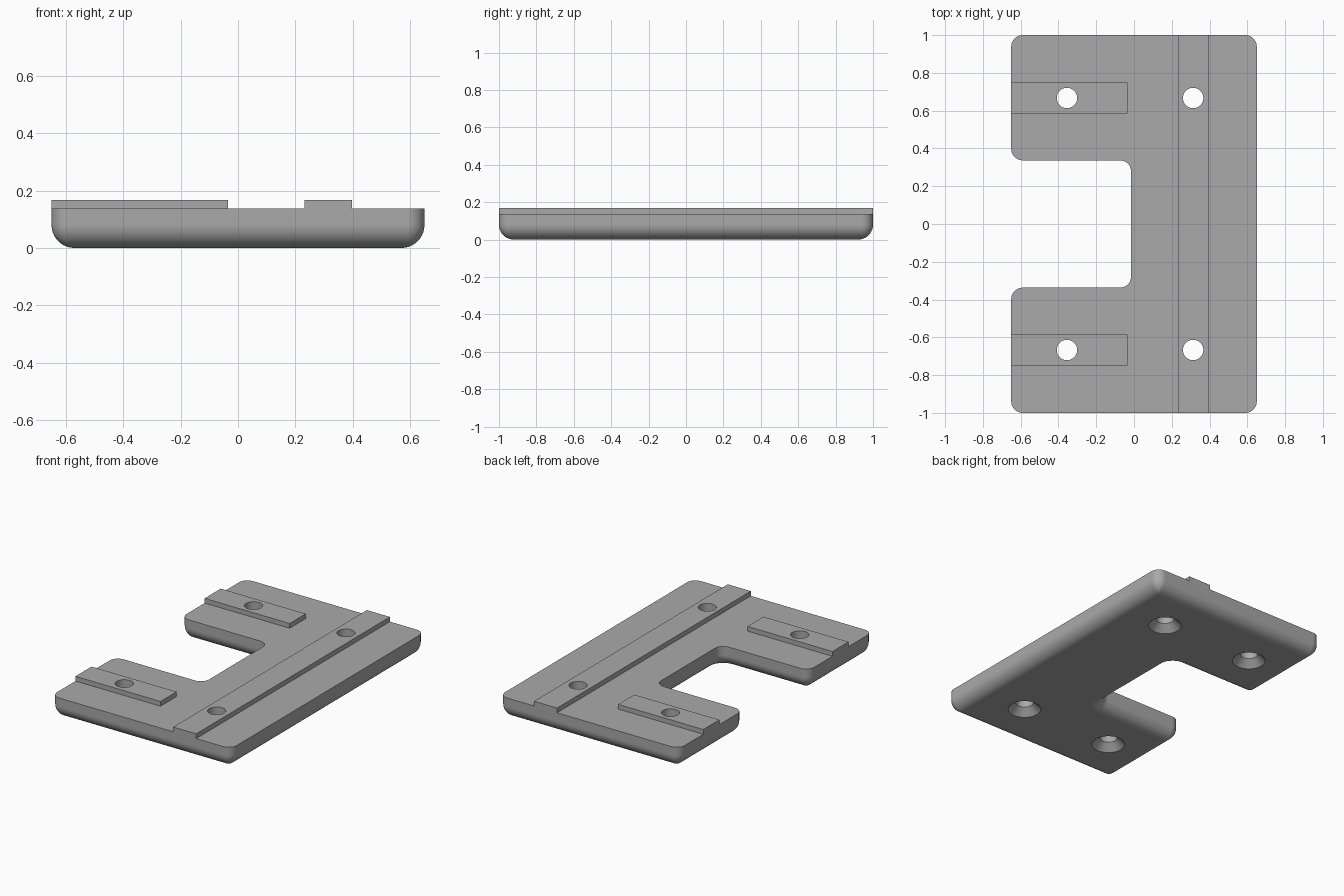
import bpy, bmesh, math
from mathutils import Vector

if "Cube" in bpy.data.objects:
    bpy.data.objects.remove(bpy.data.objects["Cube"])

PLATE_TOP, TOP = 0.137, 0.168
CORNER, FILLET = 0.06, 0.08
HOLES = [(x, y) for x in (-0.355, 0.313) for y in (-0.667, 0.667)]

grey = bpy.data.materials.new("grey")
grey.use_nodes = True
colour = (0.4, 0.4, 0.4, 1)
grey.diffuse_color = colour
grey.node_tree.nodes["Principled BSDF"].inputs["Base Color"].default_value = colour


def make_object(name, bm):
    bmesh.ops.recalc_face_normals(bm, faces=bm.faces)
    mesh = bpy.data.meshes.new(name)
    bm.to_mesh(mesh)
    bm.free()
    mesh.materials.append(grey)
    obj = bpy.data.objects.new(name, mesh)
    bpy.context.collection.objects.link(obj)
    return obj


def loft(bm, rings):
    """Skin a stack of equal-length rings and cap both ends."""
    rows = [[bm.verts.new(p) for p in ring] for ring in rings]
    for low, high in zip(rows, rows[1:]):
        for i in range(len(low)):
            j = (i + 1) % len(low)
            bm.faces.new((low[i], low[j], high[j], high[i]))
    bm.faces.new(rows[0][::-1])
    bm.faces.new(rows[-1])


def outline(inset, z, steps=10):
    """Rounded U outline, moved inwards by inset."""
    half = [(-0.65, 1), (-0.65, 0.337), (-0.015, 0.337)]
    corners = [(-0.65, -1), (0.65, -1), (0.65, 1)] + half
    corners += [(x, -y) for x, y in half[:0:-1]]
    corners = [Vector(c) for c in corners]
    points = []
    for i, c in enumerate(corners):
        a = (c - corners[i - 1]).normalized()
        b = (corners[(i + 1) % len(corners)] - c).normalized()
        turn = a.x * b.y - a.y * b.x
        na, nb = Vector((-a.y, a.x)), Vector((-b.y, b.x))
        radius = max(CORNER - turn * inset, 0.002)
        for k in range(steps + 1):
            t = math.pi / 2 * k / steps
            p = c + inset * (na + nb)
            p += turn * radius * (na + nb - math.cos(t) * na - math.sin(t) * nb)
            points.append((p.x, p.y, z))
    return points


def block(name, x0, x1, y0, y1):
    """Raised rail or pad sitting on the plate."""
    bm = bmesh.new()
    loft(bm, [[(x0, y0, z), (x1, y0, z), (x1, y1, z), (x0, y1, z)]
              for z in (PLATE_TOP, TOP)])
    return make_object(name, bm)


# Base plate with a rounded lower edge
bm = bmesh.new()
angles = [math.pi / 2 * k / 10 for k in range(10, -1, -1)]
rings = [outline(FILLET * (1 - math.cos(t)), FILLET * (1 - math.sin(t))) for t in angles]
loft(bm, rings + [outline(0, PLATE_TOP)])
parts = [make_object("base_plate", bm)]

# Long rail and two short pads
parts.append(block("long_rail", 0.232, 0.398, -1, 1))
for name, y in (("front_pad", -0.667), ("back_pad", 0.667)):
    parts.append(block(name, -0.65, -0.035, y - 0.083, y + 0.083))

# Countersunk screw holes
bm = bmesh.new()
profile = [(0.11, -0.01), (0.054, 0.046), (0.054, 0.3)]
for x, y in HOLES:
    loft(bm, [[(x + r * math.cos(math.tau * k / 48), y + r * math.sin(math.tau * k / 48), z)
               for k in range(48)] for r, z in profile])
cutter = make_object("hole_cutter", bm)
cutter.hide_render = True

for obj in parts:
    bpy.ops.object.select_all(action='DESELECT')
    obj.select_set(True)
    bpy.context.view_layer.objects.active = obj
    cut = obj.modifiers.new("holes", 'BOOLEAN')
    cut.operation, cut.solver, cut.object = 'DIFFERENCE', 'EXACT', cutter
    bpy.ops.object.modifier_apply(modifier=cut.name)
    bpy.ops.object.shade_smooth_by_angle(angle=math.radians(30))
    weighted = obj.modifiers.new("weighted_normals", 'WEIGHTED_NORMAL')
    weighted.keep_sharp = True
bpy.data.objects.remove(cutter)
